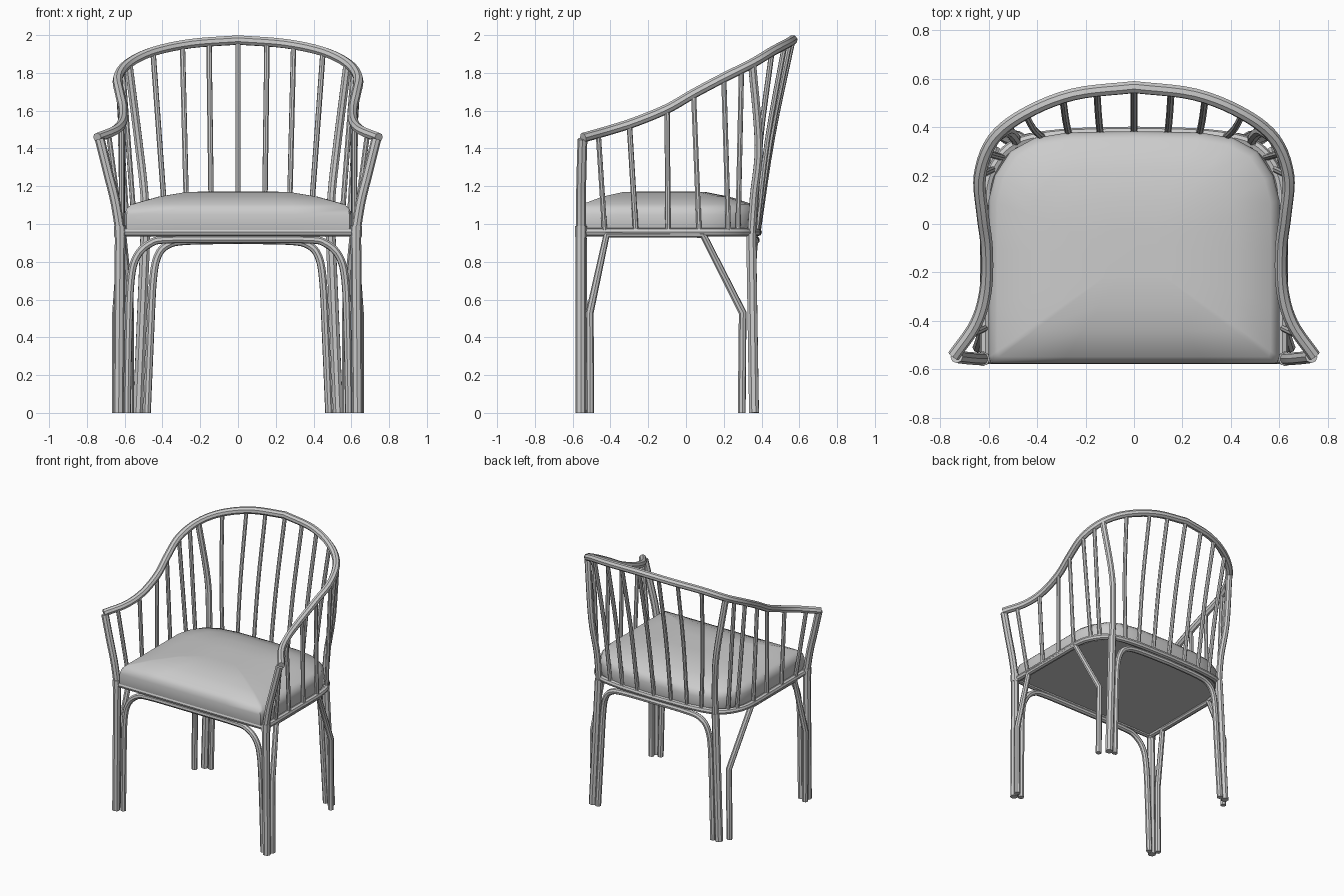
import bpy, bmesh
from mathutils import Vector

if "Cube" in bpy.data.objects:
    bpy.data.objects.remove(bpy.data.objects["Cube"])


def smooth_path(pts, n=5):
    """Catmull-Rom interpolation through the points."""
    p = [Vector(q) for q in pts]
    p = [2 * p[0] - p[1]] + p + [2 * p[-1] - p[-2]]
    out = []
    for i in range(1, len(p) - 2):
        a, b, c, d = p[i - 1:i + 3]
        for k in range(n):
            t = k / n
            out.append(0.5 * (2 * b + (c - a) * t + (2 * a - 5 * b + 4 * c - d) * t * t
                              + (3 * b - a - 3 * c + d) * t ** 3))
    return out + [p[-2]]


def flip(pts):
    return [Vector((-q[0], q[1], q[2])) for q in pts]


def tube(name, pts, r):
    cu = bpy.data.curves.new(name, 'CURVE')
    cu.dimensions = '3D'
    cu.bevel_depth = r
    cu.bevel_resolution = 2
    cu.use_fill_caps = True
    sp = cu.splines.new('POLY')
    sp.points.add(len(pts) - 1)
    for s, q in zip(sp.points, pts):
        s.co = (*q, 1)
    ob = bpy.data.objects.new(name, cu)
    bpy.context.collection.objects.link(ob)
    # turn the curve into a mesh
    bpy.ops.object.select_all(action='DESELECT')
    ob.select_set(True)
    bpy.context.view_layer.objects.active = ob
    bpy.ops.object.convert(target='MESH')
    bpy.ops.object.shade_smooth_by_angle()


def pair(name, pts, r):
    tube(name + "_right", pts, r)
    tube(name + "_left", flip(pts), r)


def whole(half):
    """Half path ending at x = 0, completed by its mirror image."""
    return list(half) + flip(half)[::-1][1:]


# Top rail sweeping from arm tip round the back
rail = smooth_path([(0.745, -0.545, 1.457), (0.652, -0.41, 1.495), (0.612, -0.27, 1.54),
                    (0.608, -0.1, 1.61), (0.625, 0.04, 1.69), (0.636, 0.2, 1.775),
                    (0.58, 0.35, 1.85), (0.45, 0.455, 1.913), (0.25, 0.535, 1.955),
                    (0, 0.565, 1.974)])
tube("top_rail", whole(rail), 0.026)


def on_rail(x, y):
    return min(rail, key=lambda q: (q.x - x) ** 2 + (q.y - y) ** 2)


# Seat frame
frame = [(0.613, -0.555, 0.957), (0.613, -0.2, 0.957), (0.613, 0.08, 0.957), (0.585, 0.22, 0.957),
         (0.49, 0.33, 0.957), (0.3, 0.37, 0.957), (0, 0.38, 0.957)]
tube("seat_frame", whole(smooth_path(frame)), 0.022)
tube("front_rail", [(-0.61, -0.555, 0.957), (0.61, -0.555, 0.957)], 0.022)

# Cushion from scaled rings of one outline
half = [(0.59, -0.575), (0.6, -0.55), (0.6, -0.35), (0.6, -0.1), (0.6, 0.1), (0.575, 0.2),
        (0.51, 0.3), (0.41, 0.355), (0.27, 0.378), (0, 0.383)]
outline = half + [(-x, y) for x, y in half[-2::-1]] + [(x, -0.575) for x in (-0.3, 0, 0.3)]
bm = bmesh.new()
rings = []
for s, z in ((0.98, 0.95), (1, 0.98), (1, 1.05), (0.985, 1.08), (0.94, 1.105),
             (0.7, 1.145), (0.45, 1.17), (0.2, 1.172)):
    rings.append([bm.verts.new((x * s, -0.13 + (y + 0.13) * s, z)) for x, y in outline])
n = len(outline)
for a, b in zip(rings, rings[1:]):
    for i in range(n):
        bm.faces.new((a[i], a[(i + 1) % n], b[(i + 1) % n], b[i]))
bm.faces.new(rings[0][::-1])
bm.faces.new(rings[-1])
bmesh.ops.recalc_face_normals(bm, faces=bm.faces)
me = bpy.data.meshes.new("seat_cushion")
bm.to_mesh(me)
bm.free()
cushion = bpy.data.objects.new("seat_cushion", me)
bpy.context.collection.objects.link(cushion)
bpy.ops.object.select_all(action='DESELECT')
cushion.select_set(True)
bpy.context.view_layer.objects.active = cushion
bpy.ops.object.shade_smooth_by_angle(angle=0.9)

# Front legs and arm posts
pair("front_leg", [(0.632, -0.557, 0), (0.624, -0.557, 0.95)], 0.028)
pair("front_collar", [(0.624, -0.556, 0.93), (0.626, -0.556, 0.99)], 0.031)
pair("arm_post", smooth_path([(0.622, -0.556, 0.95), (0.65, -0.556, 1.12),
                              (0.69, -0.553, 1.28), (0.732, -0.548, 1.45)]), 0.026)

# Back legs running up into the back as thick posts
pair("back_leg", [(0.53, 0.36, 0), (0.49, 0.345, 0.95)], 0.028)
pair("back_post", smooth_path([(0.488, 0.345, 0.93), (0.495, 0.36, 1.15), (0.525, 0.385, 1.42),
                               on_rail(0.575, 0.355)]), 0.023)

# Bent arches under front and back
tube("front_arch", whole(smooth_path([(0.588, -0.535, 0), (0.58, -0.54, 0.4), (0.568, -0.545, 0.7),
                                      (0.535, -0.545, 0.83), (0.46, -0.545, 0.9),
                                      (0.36, -0.545, 0.918), (0, -0.545, 0.92)])), 0.021)
tube("back_arch", whole(smooth_path([(0.482, 0.365, 0), (0.465, 0.355, 0.4), (0.45, 0.35, 0.7),
                                     (0.425, 0.355, 0.83), (0.37, 0.36, 0.89),
                                     (0.27, 0.365, 0.91), (0, 0.37, 0.915)])), 0.021)

# Side braces: up the front leg, under the seat, down the back leg
pair("side_brace", [(0.645, -0.507, 0), (0.645, -0.51, 0.53), (0.615, -0.42, 0.945),
                    (0.612, 0.09, 0.945), (0.57, 0.3, 0.53), (0.572, 0.295, 0)], 0.021)

# Spindles: bottom x, y and top x, y (snapped to the rail)
spindles = [(0.615, -0.43, 0.68, -0.45), (0.615, -0.265, 0.62, -0.285), (0.615, -0.095, 0.61, -0.11),
            (0.613, 0.07, 0.625, 0.04), (0.585, 0.225, 0.636, 0.21), (0.545, 0.275, 0.61, 0.29),
            (0.38, 0.36, 0.45, 0.455), (0.27, 0.372, 0.31, 0.515), (0.14, 0.378, 0.165, 0.55)]


def spindle_path(bx, by, tx, ty):
    bot, top = Vector((bx, by, 0.95)), on_rail(tx, ty)
    bow = Vector((0, -0.015 if by > 0.3 else 0, 0))
    return smooth_path([bot, bot.lerp(top, 0.5) + bow, top], 4)


for i, s in enumerate(spindles):
    pair(f"spindle_{i + 1}", spindle_path(*s), 0.0145)
tube("spindle_centre", spindle_path(0, 0.38, 0, 0.565), 0.0145)
